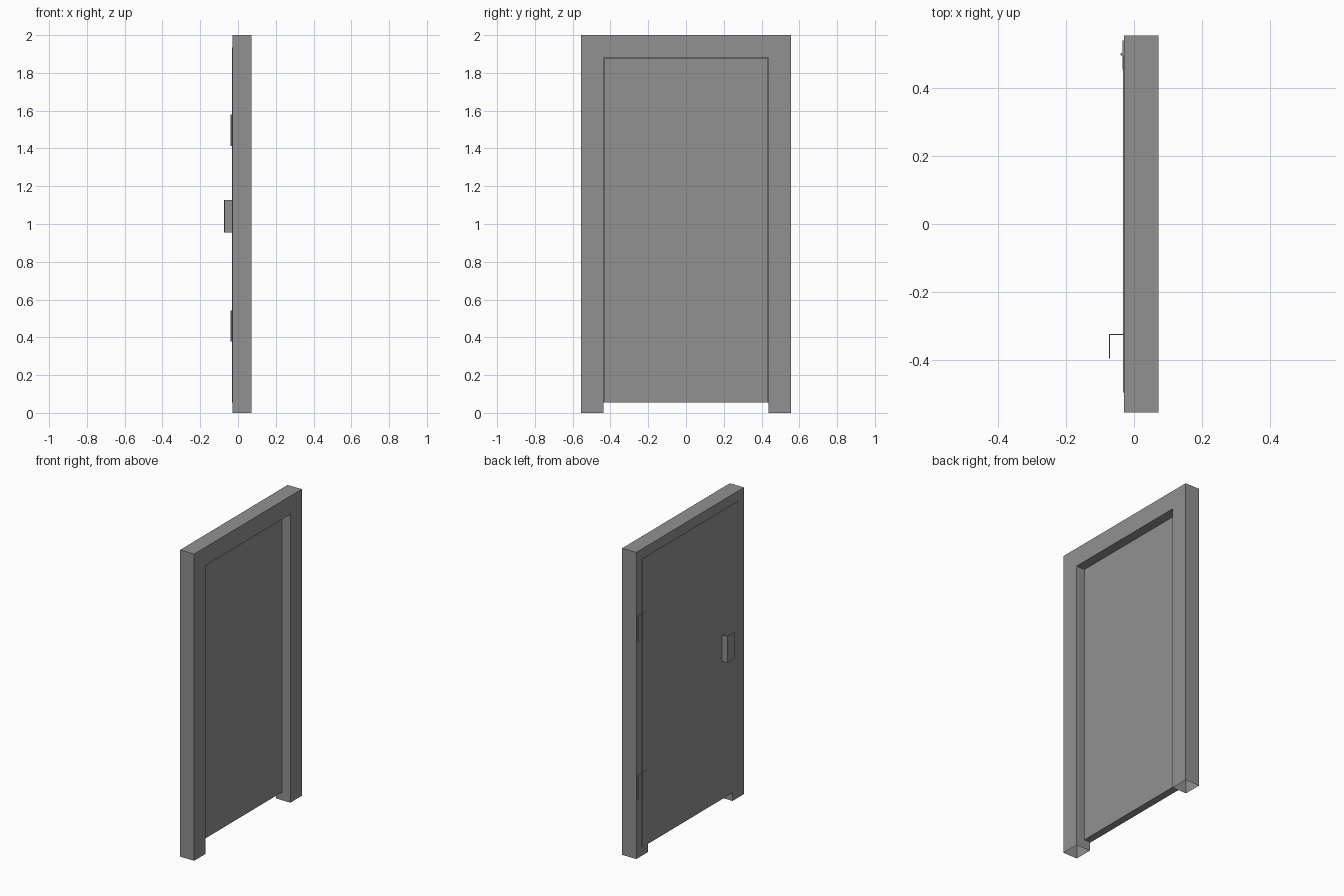
import bpy, bmesh, math

if "Cube" in bpy.data.objects:
    bpy.data.objects.remove(bpy.data.objects["Cube"])

grey = bpy.data.materials.new("dark_grey")
grey.diffuse_color = (0.286, 0.286, 0.286, 1)
grey.use_nodes = True
grey.node_tree.nodes["Principled BSDF"].inputs["Base Color"].default_value = grey.diffuse_color


def finish(name, bm):
    bmesh.ops.recalc_face_normals(bm, faces=bm.faces)
    mesh = bpy.data.meshes.new(name)
    bm.to_mesh(mesh)
    bm.free()
    mesh.materials.append(grey)
    obj = bpy.data.objects.new(name, mesh)
    bpy.context.collection.objects.link(obj)
    return obj


def prism(name, points, offset):
    """Extrude a closed 3D outline along offset."""
    bm = bmesh.new()
    face = bm.faces.new([bm.verts.new(p) for p in points])
    ext = bmesh.ops.extrude_face_region(bm, geom=[face], use_keep_orig=True)
    verts = [g for g in ext["geom"] if isinstance(g, bmesh.types.BMVert)]
    bmesh.ops.translate(bm, verts=verts, vec=offset)
    return finish(name, bm)


def box(name, x0, x1, y0, y1, z0, z1):
    outline = [(x0, y0, z0), (x1, y0, z0), (x1, y1, z0), (x0, y1, z0)]
    return prism(name, outline, (0, 0, z1 - z0))


# Door frame: two jambs and a lintel in one outline, open under the feet
W, IN, TOP, HEAD = 0.555, 0.437, 2.0, 1.88
outline = [(-W, 0), (-W, TOP), (W, TOP), (W, 0),
           (IN, 0), (IN, HEAD), (-IN, HEAD), (-IN, 0)]
frame = prism("door_frame", [(-0.03, y, z) for y, z in outline], (0.102, 0, 0))
bm = bmesh.new()
bm.from_mesh(frame.data)
feet = [f for f in bm.faces if all(v.co.z < 1e-4 for v in f.verts)]
bmesh.ops.delete(bm, geom=feet, context='FACES_ONLY')
bm.to_mesh(frame.data)
bm.free()

# Door: core inside the opening and a thin face lapping over the frame
box("door_core", -0.031, 0.015, -0.433, 0.433, 0.055, 1.876)
box("door_face", -0.0325, -0.03, -0.495, 0.495, 0.055, 1.935)

# Bent sheet pull handle
t = 0.003
bend = [(-0.03, -0.324), (-0.073, -0.324), (-0.073, -0.395),
        (-0.073 + t, -0.395), (-0.073 + t, -0.324 - t), (-0.03, -0.324 - t)]
prism("handle", [(x, y, 0.955) for x, y in bend], (0, 0, 0.173))

# Hinges: two leaves and a knuckle pin each
for label, z in (("lower", 0.46), ("upper", 1.497)):
    box(label + "_hinge_frame_leaf", -0.0345, -0.03, 0.501, 0.54, z - 0.083, z + 0.083)
    box(label + "_hinge_door_leaf", -0.0345, -0.031, 0.455, 0.497, z - 0.083, z + 0.083)
    ring = [(-0.0355 + 0.0045 * math.cos(a), 0.499 + 0.0045 * math.sin(a), z - 0.083)
            for a in (i * math.tau / 8 for i in range(8))]
    prism(label + "_hinge_pin", ring, (0, 0, 0.166))
